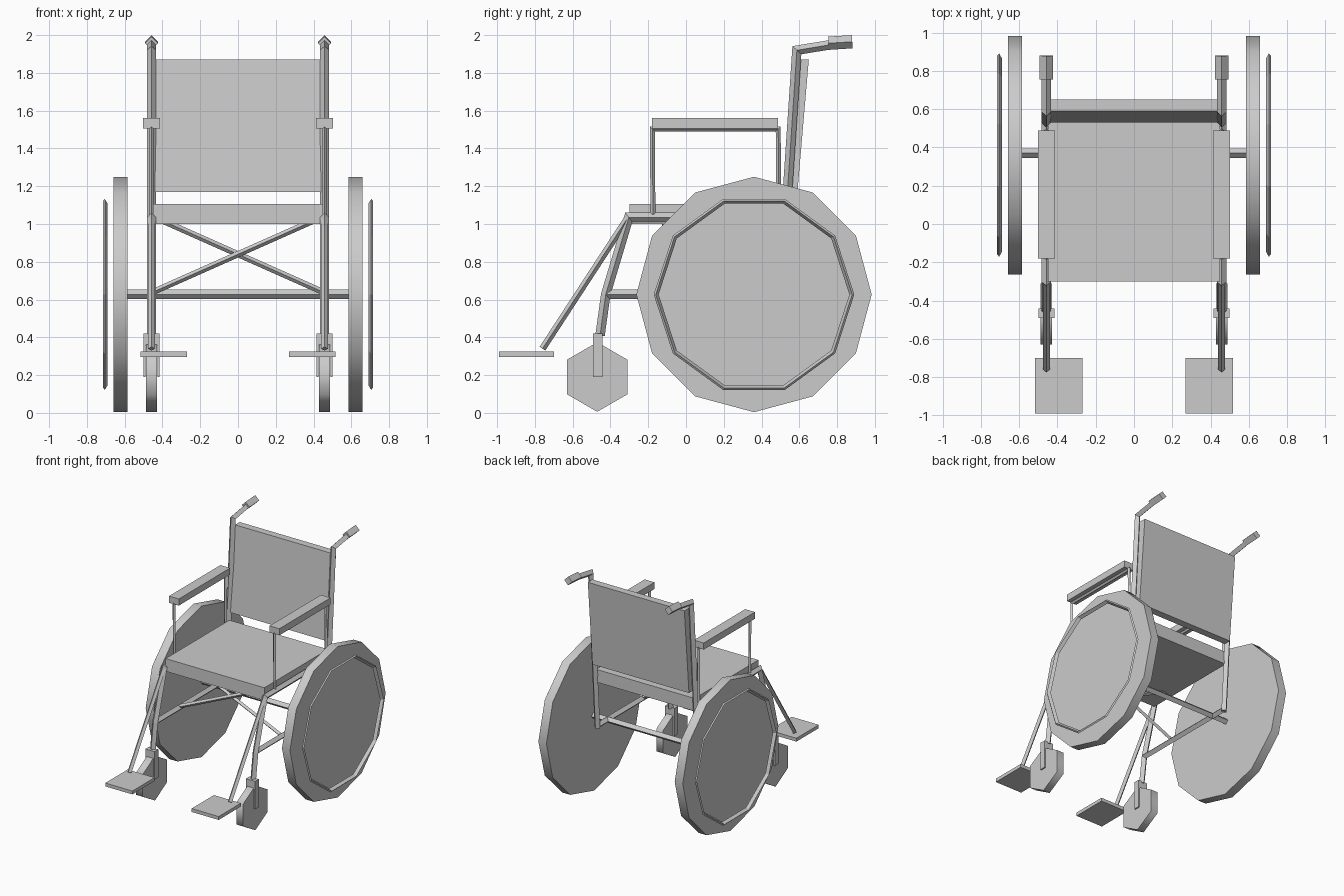
import bpy, bmesh
from math import sin, cos, tau
from mathutils import Vector

if "Cube" in bpy.data.objects:
    bpy.data.objects.remove(bpy.data.objects["Cube"])

grey = bpy.data.materials.new("plain_grey")
grey.use_nodes = True
COLOUR = (0.6, 0.6, 0.6, 1)
grey.diffuse_color = COLOUR
grey.node_tree.nodes["Principled BSDF"].inputs["Base Color"].default_value = COLOUR
TUBE_X = 0.458


def finish(name, bm):
    bmesh.ops.recalc_face_normals(bm, faces=bm.faces)
    mesh = bpy.data.meshes.new(name)
    bm.to_mesh(mesh)
    bm.free()
    mesh.materials.append(grey)
    obj = bpy.data.objects.new(name, mesh)
    bpy.context.collection.objects.link(obj)
    return obj


def box(name, low, high, lean=0):
    """Axis-aligned box whose top can be shifted along y."""
    bm = bmesh.new()
    bmesh.ops.create_cube(bm, size=1)
    for v in bm.verts:
        top = v.co.z > 0
        v.co = Vector([b if c > 0 else a for a, b, c in zip(low, high, v.co)])
        v.co.y += lean if top else 0
    return finish(name, bm)


def tube(name, points, radius, side=(1, 0, 0)):
    """Four-sided tube with mitred bends; side is perpendicular to the path."""
    bm = bmesh.new()
    pts, side = [Vector(p) for p in points], Vector(side)
    dirs = [(b - a).normalized() for a, b in zip(pts, pts[1:])]
    rings = []
    for i, p in enumerate(pts):
        before, after = dirs[max(i - 1, 0)], dirs[min(i, len(dirs) - 1)]
        along = (before + after).normalized()
        up = side.cross(along) / along.dot(after)
        rings.append([bm.verts.new(p + o * radius) for o in (side, up, -side, -up)])
    for a, b in zip(rings, rings[1:]):
        for k in range(4):
            bm.faces.new((a[k], a[k - 1], b[k - 1], b[k]))
    bm.faces.new(rings[0])
    bm.faces.new(rings[-1])
    return finish(name, bm)


def lathe(name, section, sides, y, z, phase, closed):
    """Turn (x, radius) points around the x axis; capped unless closed."""
    bm = bmesh.new()
    rings = []
    for x, r in section:
        angles = [phase + tau * k / sides for k in range(sides)]
        rings.append([bm.verts.new((x, y + r * cos(a), z + r * sin(a))) for a in angles])
    pairs = list(zip(rings, rings[1:])) + ([(rings[-1], rings[0])] if closed else [])
    for a, b in pairs:
        for k in range(sides):
            face = bm.faces.new((a[k], a[k - 1], b[k - 1], b[k]))
            face.smooth = not closed
    if not closed:
        for ring in (rings[0], rings[-1]):
            bm.faces.new(ring)
        for e in bm.edges:
            e.smooth = all(f.smooth for f in e.link_faces)
    return finish(name, bm)


# Sling seat and leaning back
box("seat", (-0.45, -0.3, 1.0), (0.45, 0.53, 1.105))
box("backrest", (-0.44, 0.53, 1.17), (0.44, 0.59, 1.87), 0.06)

# Axle and folding cross braces
tube("axle", [(-0.6, 0.37, 0.627), (0.6, 0.37, 0.627)], 0.025, (0, 1, 0))
for name, s, y in (("brace_a", 1, -0.11), ("brace_b", -1, -0.09)):
    tube(name, [(-0.45 * s, y, 0.64), (0.45 * s, y, 1.04)], 0.016, (0, 1, 0))

for s, label in ((1, "left"), (-1, "right")):
    x = s * TUBE_X

    def path(*yz):
        return [(x, y, z) for y, z in yz]

    def sided_box(name, x0, x1, low, high):
        a, b = sorted((s * x0, s * x1))
        box(label + name, (a, *low), (b, *high))

    # Drive wheel and hand rim
    lathe(label + "_wheel", [(s * 0.585, 0.623), (s * 0.658, 0.623)], 12,
          0.36, 0.627, 0, False)
    lathe(label + "_hand_rim", [(s * 0.705, 0.531), (s * 0.715, 0.52), (s * 0.69, 0.505)],
          10, 0.36, 0.627, 0, True)

    # Side frame
    tube(label + "_back_post",
         path((0.5, 0.61), (0.587, 1.92), (0.77, 1.95)), 0.025)
    tube(label + "_push_grip", path((0.755, 1.957), (0.88, 1.965)), 0.035)
    tube(label + "_seat_rail", path((0.53, 1.035), (-0.303, 1.035),
                                    (-0.425, 0.627), (-0.455, 0.41)), 0.025)
    tube(label + "_lower_rail", path((0.5, 0.627), (-0.425, 0.627)), 0.025)

    # Armrest
    tube(label + "_arm_frame", path((-0.175, 1.05), (-0.178, 1.503),
                                    (0.488, 1.503), (0.492, 1.03)), 0.013)
    sided_box("_arm_pad", 0.414, 0.503, (-0.18, 1.505), (0.488, 1.56))

    # Leg rest and foot plate
    tube(label + "_leg_rest", path((-0.31, 1.03), (-0.76, 0.34)), 0.018)
    sided_box("_foot_plate", 0.27, 0.517, (-0.99, 0.297), (-0.7, 0.325))

    # Caster with its fork
    lathe(label + "_caster", [(s * 0.428, 0.184), (s * 0.488, 0.184)], 6,
          -0.47, 0.19, tau / 12, False)
    sided_box("_fork_crown", 0.416, 0.5, (-0.492, 0.355), (-0.443, 0.42))
    sided_box("_fork_inner", 0.416, 0.427, (-0.492, 0.19), (-0.443, 0.355))
    sided_box("_fork_outer", 0.489, 0.5, (-0.492, 0.19), (-0.443, 0.355))
